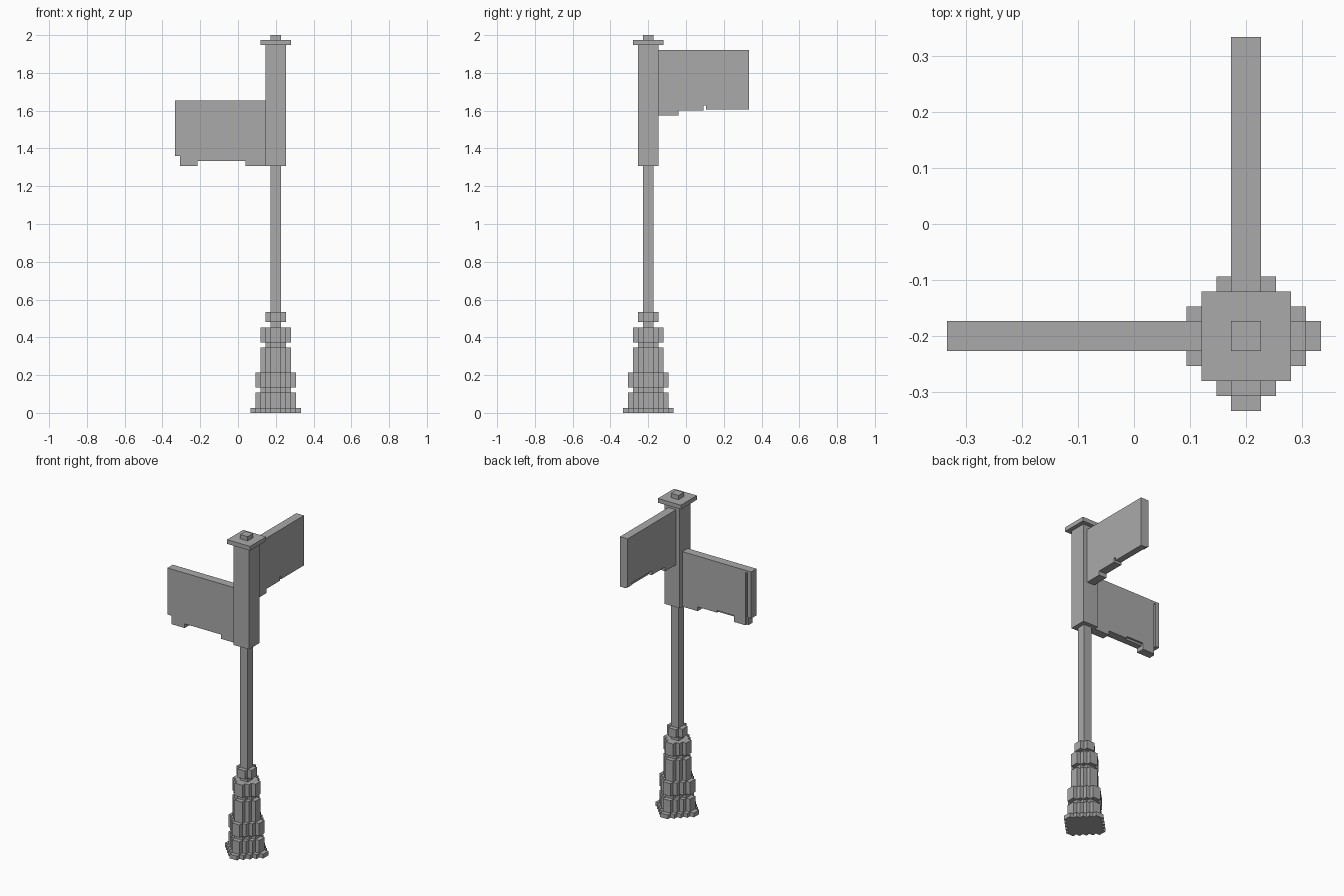
import bpy
import bmesh
from mathutils import Vector

cube = bpy.data.objects.get("Cube")
if cube:
    bpy.data.objects.remove(cube, do_unlink=True)

U = 2 / 75                              # one block
POST = Vector((7.5, -7.5, 0))           # post axis, in blocks

grey = bpy.data.materials.new("plain_grey")
grey.use_nodes = True
grey.diffuse_color = (0.4, 0.4, 0.4, 1)
grey.node_tree.nodes["Principled BSDF"].inputs["Base Color"].default_value = (0.4, 0.4, 0.4, 1)


def extrude(name, outline, start, end, place):
    """Extrude a flat outline from start to end; place maps (a, b, depth) to blocks."""
    bm = bmesh.new()
    verts = [bm.verts.new((POST + Vector(place(a, b, start))) * U) for a, b in outline]
    face = bm.faces.new(verts)
    shift = (Vector(place(0, 0, end)) - Vector(place(0, 0, start))) * U
    new = bmesh.ops.extrude_face_region(bm, geom=[face])["geom"]
    bmesh.ops.translate(bm, vec=shift, verts=[g for g in new if isinstance(g, bmesh.types.BMVert)])
    bmesh.ops.recalc_face_normals(bm, faces=bm.faces)
    mesh = bpy.data.meshes.new(name)
    bm.to_mesh(mesh)
    bm.free()
    mesh.materials.append(grey)
    obj = bpy.data.objects.new(name, mesh)
    bpy.context.collection.objects.link(obj)
    return obj


def upright(a, b, d):
    return (a, b, d)


def square(r):
    return [(-r, -r), (r, -r), (r, r), (-r, r)]


def stepped_diamond(r):
    """Staircase outline of a round block layer."""
    quarter = []
    for i in range(r):
        quarter += [(r - i, i), (r - i, i + 1)]
    points = []
    for _ in range(4):
        points += quarter[1:]
        quarter = [(-y, x) for x, y in quarter]
    return points


# Stepped foot, from the ground up: name, radius, bottom, top
for name, r, low, high in [
    ("foot_plate", 5, 0, 1), ("lower_drum", 4, 1, 4), ("lower_groove", 3, 4, 5),
    ("foot_ring", 4, 5, 8), ("middle_drum", 3, 8, 13), ("upper_groove", 2, 13, 14),
    ("upper_ring", 3, 14, 17), ("collar", 2, 18, 20),
]:
    extrude(name, stepped_diamond(r), low, high, upright)

# Square pole, sign holder, cap and finial
for name, r, low, high in [
    ("pole", 1, 17, 49), ("sign_holder", 2, 49, 73),
    ("cap", 3, 73, 74), ("finial", 1, 74, 75),
]:
    extrude(name, square(r), low, high, upright)


def toward_right(a, b, d):
    return (-a, d, b)


def toward_back(a, b, d):
    return (-d, a, b)


# Lower sign: full board, then a thin back layer with a slit and a recessed edge
board = [(2, 49), (6, 49), (6, 50), (15.5, 50), (15.5, 49), (19, 49), (19, 51),
         (20, 51), (20, 62), (2, 62)]
extrude("lower_sign", board, -1, 0.5, toward_right)
skin = [(2, 49), (6, 49), (6, 50), (11, 50), (11, 50.5), (15.5, 50.5), (15.5, 49),
        (18.5, 49), (18.5, 61.5), (19, 61.5), (19, 51), (20, 51), (20, 62), (2, 62)]
extrude("lower_sign_back", skin, 0.5, 1, toward_right)

# Upper sign: notched lower edge with a recessed strip
board = [(2, 59), (6, 59), (6, 60), (11, 60), (11, 61), (11.5, 61), (11.5, 60.2),
         (20, 60.2), (20, 72), (2, 72)]
extrude("upper_sign", board, -1, 0.5, toward_back)
skin = [(2, 59), (6, 59), (6, 60), (11, 60), (11, 61), (18.5, 61), (18.5, 60.5),
        (20, 60.5), (20, 72), (2, 72)]
extrude("upper_sign_back", skin, 0.5, 1, toward_back)
